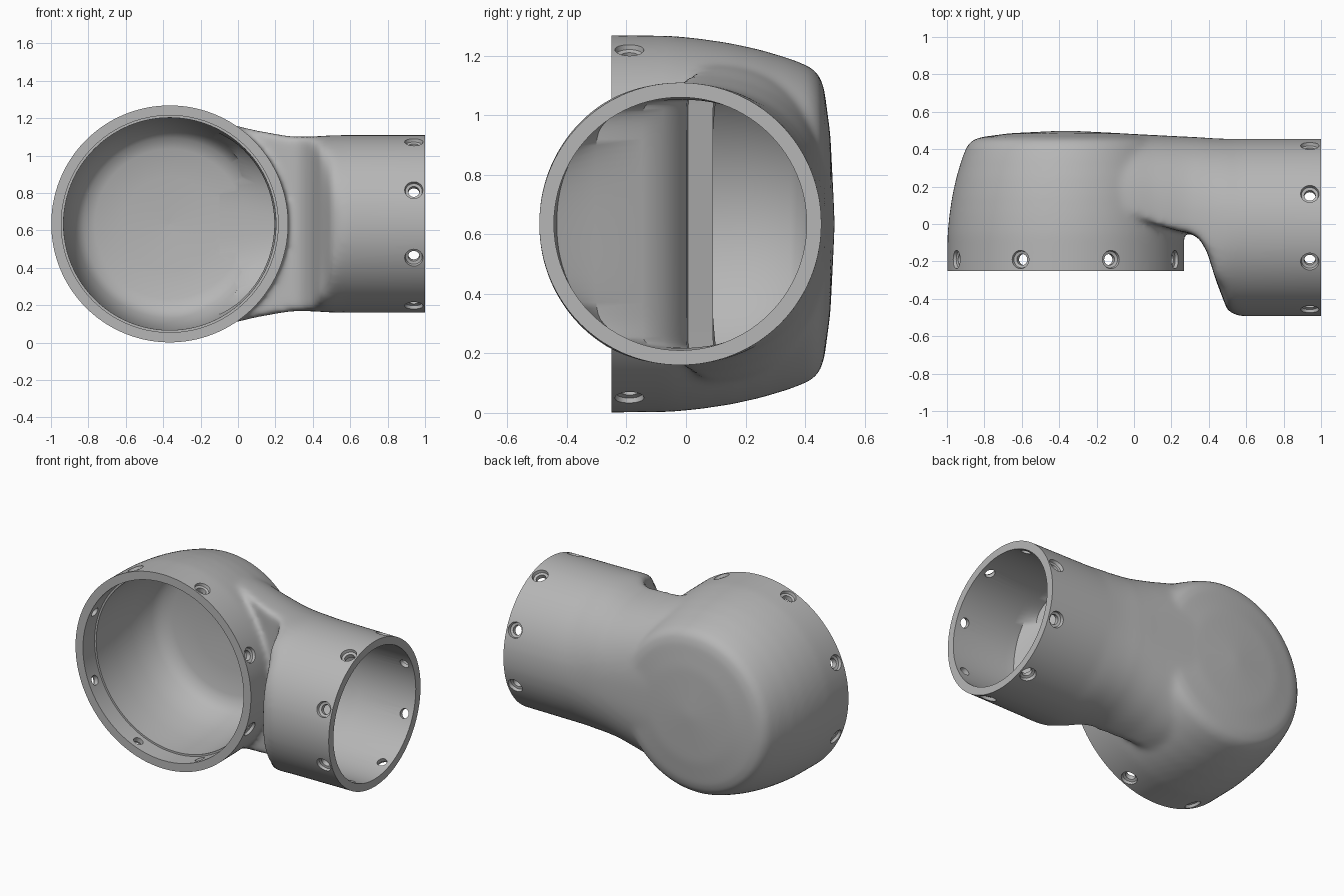
import bpy, bmesh, math
from mathutils import Matrix, Vector

cube = bpy.data.objects.get("Cube")
if cube:
    bpy.data.objects.remove(cube, do_unlink=True)

SEG = 96
MID = 0.635                      # height of both openings' centres
CUP_X, TUBE_Y = -0.365, -0.02
CUP_R, TUBE_R, WALL = 0.635, 0.475, 0.05


def loft(bm, rings):
    """Skin a closed solid through rings of equal length."""
    rows = [[bm.verts.new(p) for p in ring] for ring in rings]
    for a, b in zip(rows, rows[1:]):
        for i in range(len(a)):
            j = (i + 1) % len(a)
            bm.faces.new((a[i], a[j], b[j], b[i]))
    bm.faces.new(rows[0])
    bm.faces.new(rows[-1])


def turned(bm, matrix, profile, seg=SEG):
    """Turned solid: profile of (distance, radius) along the local z axis."""
    angles = [math.tau * i / seg for i in range(seg)]
    loft(bm, [[matrix @ Vector((r * math.cos(a), r * math.sin(a), d)) for a in angles]
              for d, r in profile])


def finish(name, bm):
    bmesh.ops.recalc_face_normals(bm, faces=bm.faces)
    mesh = bpy.data.meshes.new(name)
    bm.to_mesh(mesh)
    bm.free()
    ob = bpy.data.objects.new(name, mesh)
    bpy.context.collection.objects.link(ob)
    return ob


def box(bm, low, high):
    low, high = Vector(low), Vector(high)
    m = Matrix.Translation((low + high) / 2) @ Matrix.Diagonal((*(high - low), 1))
    bmesh.ops.create_cube(bm, size=1, matrix=m)


def section(x, half, front, back):
    """Rounded tube section whose front is trimmed softly at y = front."""
    power = 2 / (2 + 1.2 * max(0, 0.6 - x))
    depth = back - TUBE_Y
    ring = []
    for i in range(SEG):
        a = math.tau * i / SEG
        c, s = math.cos(a), math.sin(a)
        y = TUBE_Y + math.copysign(abs(c) ** power, c) * depth
        z = MID + math.copysign(abs(s) ** power, s) * half
        gap = y - front
        y = (y + front + math.sqrt(gap * gap + 0.002)) / 2
        ring.append((x, y, z))
    return ring


# Neck and tube stations: x, half height, front y, back y
STATIONS = [
    (-0.4, 0.54, 0.2, 0.485), (-0.2, 0.555, 0.15, 0.485), (-0.1, 0.545, 0.1, 0.485),
    (0, 0.525, 0.05, 0.48), (0.1, 0.5, 0, 0.475), (0.24, 0.474, -0.04, 0.468),
    (0.27, 0.47, -0.045, 0.467), (0.3, 0.467, -0.05, 0.465), (0.35, 0.467, -0.08, 0.463),
    (0.39, 0.467, -0.15, 0.46), (0.44, 0.47, -0.31, 0.457), (0.5, 0.474, -0.48, 0.455),
    (0.56, TUBE_R, -0.8, 0.455), (1.1, TUBE_R, -0.8, 0.455)]

cup_axis = Matrix.Translation((CUP_X, 0, MID)) @ Matrix.Rotation(-math.pi / 2, 4, 'X')

# Outer cup with domed back
bm = bmesh.new()
turned(bm, cup_axis, [
    (-0.35, CUP_R), (-0.05, 0.632), (0.05, 0.622), (0.15, 0.607), (0.25, 0.585),
    (0.35, 0.555), (0.42, 0.527), (0.45, 0.497), (0.465, 0.45), (0.485, 0.3), (0.5, 0.001)])
body = finish("elbow_housing", bm)

# Outer neck and side tube
bm = bmesh.new()
loft(bm, [section(*s) for s in STATIONS])
neck = finish("neck_solid", bm)

# Trimming blocks that square off the two openings
bm = bmesh.new()
box(bm, (-1.3, -0.6, -0.2), (0.34, -0.25, 1.5))
box(bm, (1, -0.8, -0.2), (1.4, 0.8, 1.5))
trim = finish("opening_trim", bm)

# Hollow inside of the cup with a shallow step behind the lip
bm = bmesh.new()
turned(bm, cup_axis, [
    (-0.35, 0.58), (-0.13, 0.58), (-0.13, 0.568), (0.05, 0.565), (0.2, 0.545),
    (0.35, 0.503), (0.4, 0.46), (0.42, 0.4), (0.437, 0.25), (0.45, 0.001)])
cup_hollow = finish("cup_hollow", bm)

# Hollow inside of the neck and tube, leaving the cup wall standing at the front
bm = bmesh.new()
rings = []
for x, half, front, back in STATIONS[2:]:
    if x < 0.25:
        front = max(front + WALL, 0.09)
    elif x < 0.32:
        front += WALL
    else:
        x += WALL
    rings.append(section(x, half - WALL, front, back - WALL))
loft(bm, rings)
tube_hollow = finish("tube_hollow", bm)

# Countersunk screw holes around both rims
bm = bmesh.new()
for k in range(8):
    turn = math.tau * (k + 0.5) / 8
    for centre, axis, r in (((CUP_X, -0.19, MID), 'Y', CUP_R), ((0.94, TUBE_Y, MID), 'X', TUBE_R)):
        m = Matrix.Translation(centre) @ Matrix.Rotation(turn, 4, axis)
        turned(bm, m, [(r - 0.12, 0.03), (r - 0.025, 0.03),
                       (r - 0.02, 0.045), (r + 0.03, 0.056)], 24)
holes = finish("screw_holes", bm)


# Merge the outer forms, blend the join, then cut everything out
def boolean(cutter, operation):
    mod = body.modifiers.new(cutter.name, 'BOOLEAN')
    mod.operation, mod.solver, mod.object = operation, 'EXACT', cutter
    cutter.hide_render = True


boolean(neck, 'UNION')
remesh = body.modifiers.new("blend_mesh", 'REMESH')
remesh.mode, remesh.voxel_size = 'VOXEL', 0.015
soften = body.modifiers.new("blend_smooth", 'SMOOTH')
soften.factor, soften.iterations = 0.5, 20
cutters = [trim, cup_hollow, tube_hollow, holes]
for cutter in cutters:
    boolean(cutter, 'DIFFERENCE')

bpy.context.view_layer.update()
result = bpy.data.meshes.new_from_object(
    body.evaluated_get(bpy.context.evaluated_depsgraph_get()))
body.modifiers.clear()
body.data = result
for helper in [neck] + cutters:
    bpy.data.objects.remove(helper, do_unlink=True)

# Plain grey finish
grey = bpy.data.materials.new("plain_grey")
grey.use_nodes = True
colour = (0.47, 0.47, 0.47, 1)
grey.diffuse_color = colour
grey.node_tree.nodes["Principled BSDF"].inputs["Base Color"].default_value = colour
body.data.materials.clear()
body.data.materials.append(grey)

bpy.ops.object.select_all(action='DESELECT')
body.select_set(True)
bpy.context.view_layer.objects.active = body
bpy.ops.object.shade_smooth_by_angle(angle=math.radians(35))
